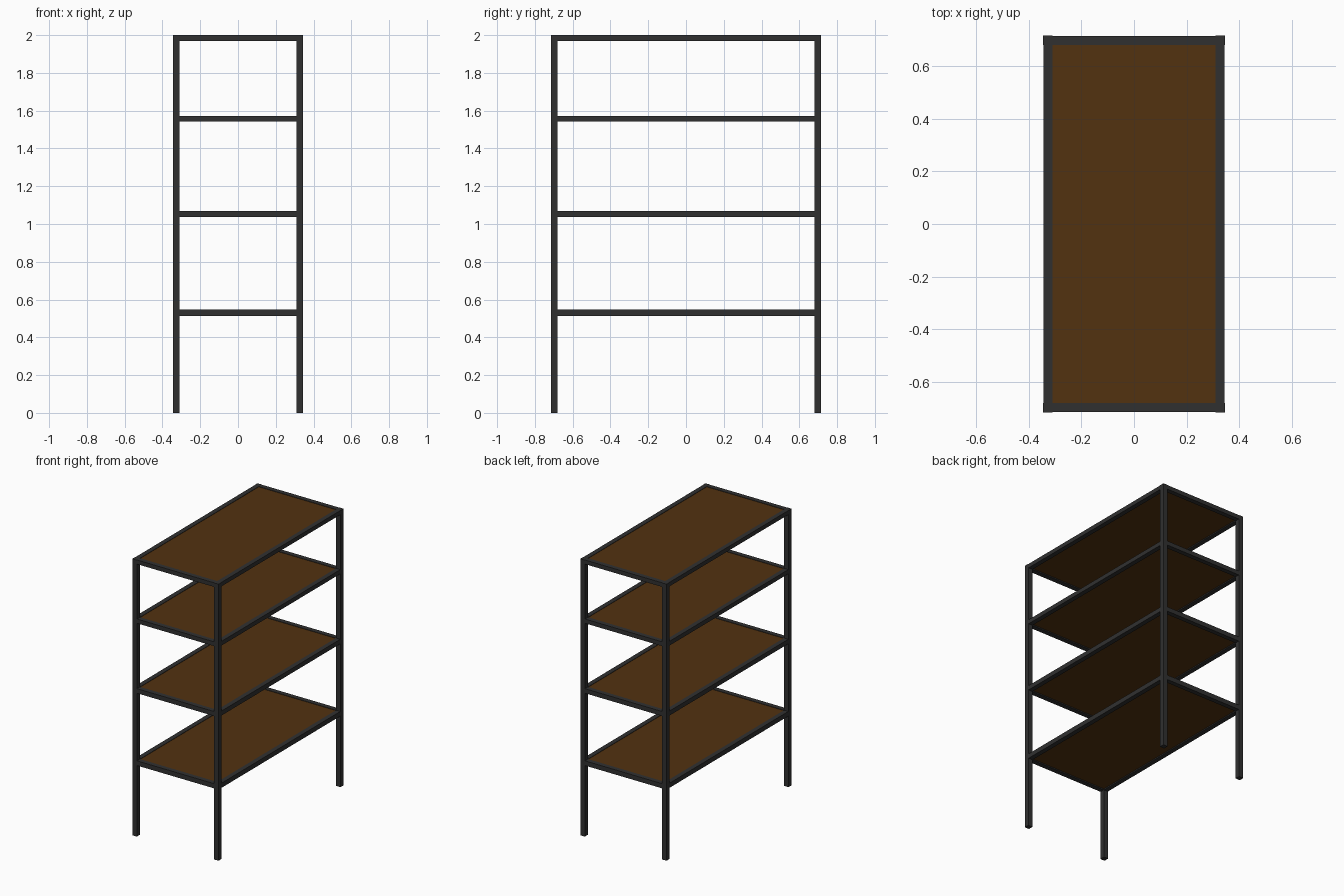
import bpy

if "Cube" in bpy.data.objects:
    bpy.data.objects.remove(bpy.data.objects["Cube"])

HX, HY, H = 0.345, 0.715, 2.0   # half width, half depth, height
T = 0.036                       # post thickness
GAP = 0.002                     # rails sit just inside the post faces


def material(name, color):
    m = bpy.data.materials.new(name)
    m.diffuse_color = color
    m.use_nodes = True
    m.node_tree.nodes["Principled BSDF"].inputs["Base Color"].default_value = m.diffuse_color
    return m


metal = material("dark_metal", (0.03, 0.03, 0.03, 1))
wood = material("brown_wood", (0.085, 0.032, 0.005, 1))


def box(name, lo, hi, mat):
    bpy.ops.mesh.primitive_cube_add(size=1, location=[(a + b) / 2 for a, b in zip(lo, hi)])
    ob = bpy.context.object
    ob.name = name
    ob.scale = [b - a for a, b in zip(lo, hi)]
    bpy.ops.object.transform_apply(location=False, rotation=False, scale=True)
    ob.data.materials.append(mat)
    return ob


# four corner posts
for sx in (-1, 1):
    for sy in (-1, 1):
        xs = sorted((sx * HX, sx * (HX - T)))
        ys = sorted((sy * HY, sy * (HY - T)))
        box("corner_post", (xs[0], ys[0], 0), (xs[1], ys[1], H), metal)

# shelf levels: (bottom, top) of the rail frame, with an inset wooden panel
levels = [(0.513, 0.547), (1.036, 1.069), (1.542, 1.573), (1.97, 2.0)]
ix, iy = HX - T, HY - T
for z0, z1 in levels:
    for s in (-1, 1):
        xs = sorted((s * (HX - GAP), s * ix))
        ys = sorted((s * (HY - GAP), s * iy))
        box("side_rail", (xs[0], -iy, z0), (xs[1], iy, z1), metal)
        box("end_rail", (-ix, ys[0], z0), (ix, ys[1], z1), metal)
    box("shelf_panel", (-ix, -iy, z0 + 0.008), (ix, iy, z1 - 0.003), wood)
